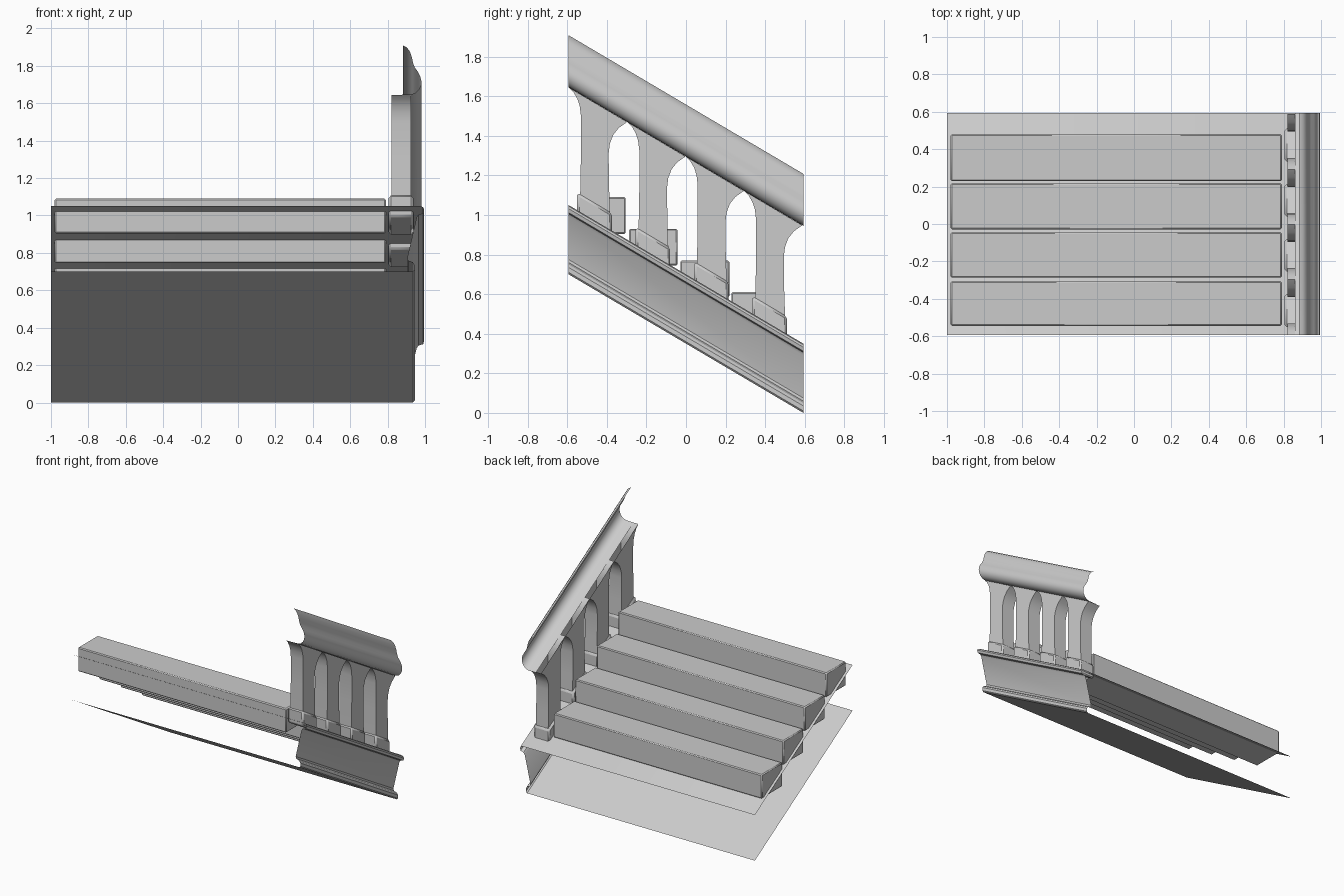
import bpy, bmesh, math

if "Cube" in bpy.data.objects:
    bpy.data.objects.remove(bpy.data.objects["Cube"])

Y = 0.593                 # half run of the flight
SLOPE = 0.70 / (2 * Y)    # drop per unit of y
PITCH = 0.295             # baluster spacing


def deck(y):
    """Height of the sloped deck at y."""
    return 0.35 + SLOPE * (Y - y)


def finish(name, bm, bevel=0.0, smooth=True):
    bmesh.ops.recalc_face_normals(bm, faces=bm.faces[:])
    me = bpy.data.meshes.new(name)
    bm.to_mesh(me)
    bm.free()
    ob = bpy.data.objects.new(name, me)
    bpy.context.collection.objects.link(ob)
    if bevel:
        m = ob.modifiers.new("bevel", 'BEVEL')
        m.width = bevel
        m.segments = 1
    if smooth:
        bpy.ops.object.select_all(action='DESELECT')
        ob.select_set(True)
        bpy.context.view_layer.objects.active = ob
        bpy.ops.object.shade_smooth_by_angle(angle=math.radians(32))
    return ob


def sloped_sweep(name, profile):
    """Sweep an open (x, height above deck) profile down the slope."""
    bm = bmesh.new()
    rows = [[bm.verts.new((x, y, deck(y) + dz)) for x, dz in profile] for y in (-Y, Y)]
    for i in range(len(profile) - 1):
        bm.faces.new((rows[0][i], rows[0][i + 1], rows[1][i + 1], rows[1][i]))
    return finish(name, bm)


def side_prism(name, outline, x0, x1, open_edge=False, bevel=0.0):
    """Extrude a (y, z) outline across x; optionally leave the closing edge open."""
    bm = bmesh.new()
    a = [bm.verts.new((x0, y, z)) for y, z in outline]
    b = [bm.verts.new((x1, y, z)) for y, z in outline]
    bm.faces.new(a)
    bm.faces.new(b[::-1])
    n = len(outline)
    for i in range(n - 1 if open_edge else n):
        j = (i + 1) % n
        bm.faces.new((a[i], a[j], b[j], b[i]))
    return finish(name, bm, bevel)


# Sloped deck, moulded outer stringer and underside as one swept shell
sloped_sweep("stair_shell", [
    (-1.0, 0.0), (0.975, 0.0), (0.99, -0.006), (0.995, -0.018), (0.99, -0.038),
    (0.965, -0.045), (0.955, -0.06), (0.905, -0.275), (0.91, -0.29),
    (0.935, -0.30), (0.945, -0.315), (0.945, -0.34), (0.935, -0.35), (-1.0, -0.35)])

# Four treads, boxes sunk into the deck
for i in range(4):
    y0 = -0.545 + 0.258 * i
    y1 = -0.305 + 0.262 * i
    top = 1.09 - 0.16 * i
    side_prism(f"step_{i + 1}", [(y0, top - 0.185), (y1, top - 0.185), (y1, top), (y0, top)],
               -0.98, 0.79, bevel=0.007)

# S-shaped handrail shell with a flat lower ledge
sloped_sweep("handrail", [
    (0.883, 0.858), (0.903, 0.848), (0.92, 0.825), (0.93, 0.795), (0.936, 0.765),
    (0.946, 0.74), (0.962, 0.718), (0.974, 0.695), (0.98, 0.67), (0.977, 0.645),
    (0.966, 0.622), (0.948, 0.605), (0.925, 0.597), (0.86, 0.595)])

# Flared balusters that meet in pointed arches, each on a sloped plinth
post = [(-0.593, 1.645), (-0.568, 1.62), (-0.549, 1.587), (-0.537, 1.55), (-0.531, 1.50),
        (-0.531, 1.30), (-0.536, 1.03), (-0.382, 0.94), (-0.389, 1.15), (-0.391, 1.31),
        (-0.385, 1.36), (-0.368, 1.405), (-0.340, 1.44), (-0.298, 1.470)]
for i in range(4):
    dy = PITCH * i
    dz = -SLOPE * dy
    side_prism(f"baluster_{i + 1}", [(y + dy, z + dz) for y, z in post],
               0.82, 0.925, open_edge=True)
    y0, y1 = -0.55 + dy, -0.375 + dy
    side_prism(f"plinth_{i + 1}",
               [(y0, deck(y0) - 0.03), (y1, deck(y1) - 0.03),
                (y1, deck(y1) + 0.088), (y0, deck(y0) + 0.088)],
               0.805, 0.938, bevel=0.012)
